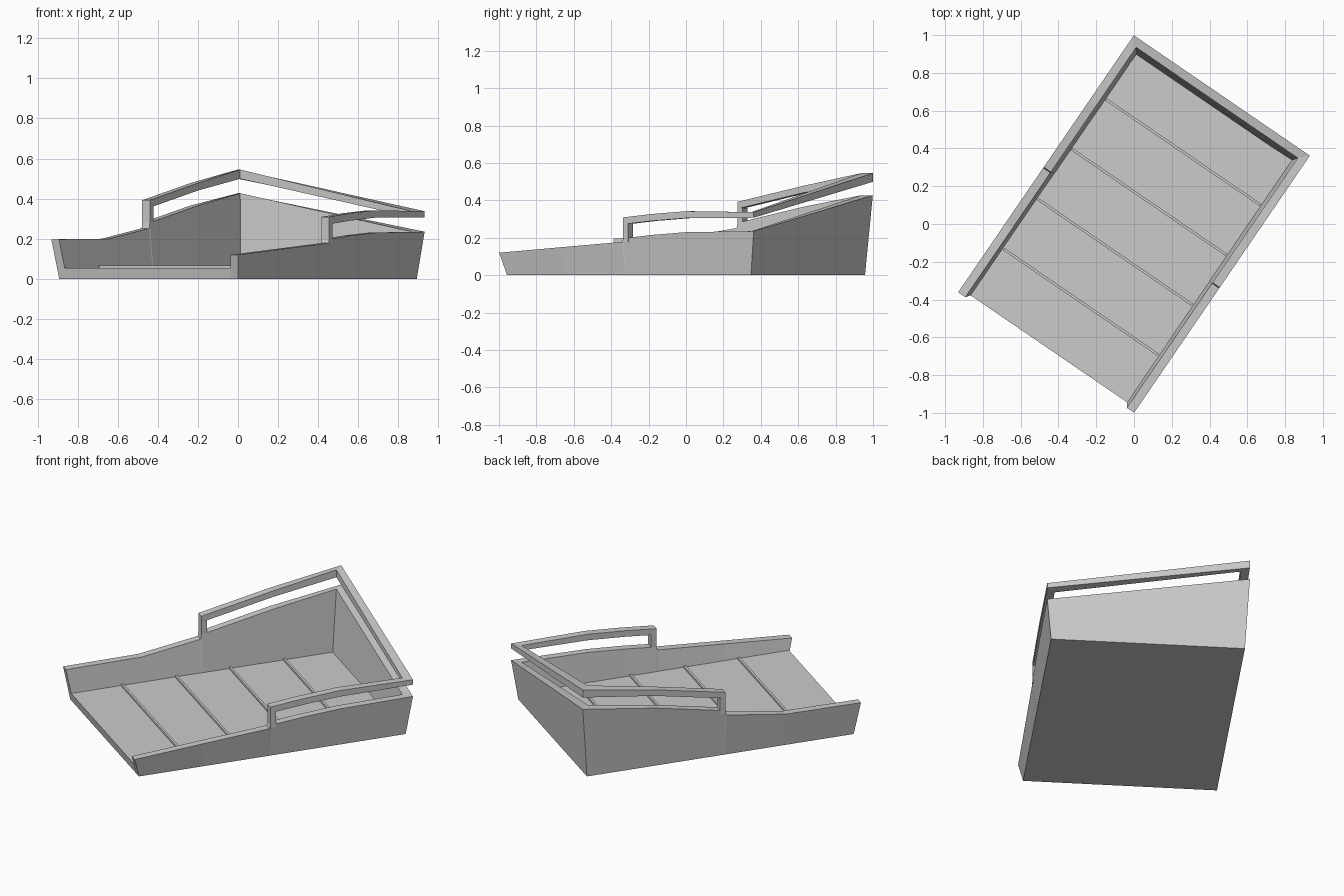
import bpy, bmesh, math

if "Cube" in bpy.data.objects:
    bpy.data.objects.remove(bpy.data.objects["Cube"])

HL, HW, TH = 0.824, 0.5645, 0.046        # rim half length, half width, wall thickness
BU, BV = 0.79 / HL, 0.54 / HW            # taper of the base relative to the rim
ANGLE = math.atan2(1.36, 0.93)           # the tray is turned on its base


def sweep(name, rings):
    """Closed tube through four-point rings, flat shaded and capped."""
    bm = bmesh.new()
    loops = [[bm.verts.new(p) for p in ring] for ring in rings]
    for a, b in zip(loops, loops[1:]):
        for i in range(4):
            j = (i + 1) % 4
            bm.faces.new((a[i], a[j], b[j], b[i]))
    bm.faces.new(loops[0])
    bm.faces.new(loops[-1][::-1])
    bmesh.ops.recalc_face_normals(bm, faces=bm.faces)
    mesh = bpy.data.meshes.new(name)
    bm.to_mesh(mesh)
    bm.free()
    obj = bpy.data.objects.new(name, mesh)
    obj.rotation_euler.z = ANGLE
    bpy.context.collection.objects.link(obj)
    return obj


def rim(t, side, inset):
    """Point on the rim: t runs from open end (0) to closed end (1)."""
    u = -HL + 2 * HL * t - (inset if t == 1 else 0)
    return u, side * (HW - inset)


def wall_ring(t, side, z):
    uo, vo = rim(t, side, 0)
    ui, vi = rim(t, side, TH)
    bo = (uo * BU, vo * BV, 0)
    inner_u = uo * BU - (TH if t == 1 else 0)
    bi = (inner_u, side * (HW * BV - TH), 0)
    return [bo, bi, (ui, vi, z), (uo, vo, z)]


def bar_ring(t, side, z0, z1):
    uo, vo = rim(t, side, 0)
    ui, vi = rim(t, side, TH)
    return [(uo, vo, z0), (ui, vi, z0), (ui, vi, z1), (uo, vo, z1)]


def box_rings(u0, u1, v, z0, z1):
    return [[(u, -v, z0), (u, v, z0), (u, v, z1), (u, -v, z1)] for u in (u0, u1)]


# U-shaped wall with sloping rim: (t, height) per side
right = [(0, .12), (.24, .149), (.484, .178), (.487, .197), (.6, .215), (.735, .23), (1, .235)]
left = [(0, .197), (.27, .2), (.484, .252), (.487, .28), (.744, .365), (1, .427)]
path = [(t, -1, z) for t, z in right] + [(t, 1, z) for t, z in reversed(left)]
sweep("wall", [wall_ring(*p) for p in path])

# Guard rail following the rear part of the rim
rail = [(t, s, z) for t, s, z in path if t > .485]
sweep("guard_rail", [bar_ring(t, s, z + (.075 if t < 1 else .072),
                              z + (.112 if t < 1 else (.118 if s > 0 else .102)))
                     for t, s, z in rail])

# Posts at the two rail ends
for name, side, z in (("right_post", -1, .197), ("left_post", 1, .28)):
    sweep(name, [bar_ring(t, side, z - .02, z + .08) for t in (.487, .507)])

# Floor slab, tapered like the walls
sweep("floor", [
    [(-.79, -.494, 0), (-.79, .494, 0), (-.80, .507, .055), (-.80, -.507, .055)],
    [(.744, -.494, 0), (.744, .494, 0), (.752, .5, .055), (.752, -.507, .055)]])

# Cross ribs on the floor
for i in range(4):
    u = -.499 + .32 * i
    sweep(f"floor_rib_{i + 1}", box_rings(u - .007, u + .007, .495, .05, .066))
